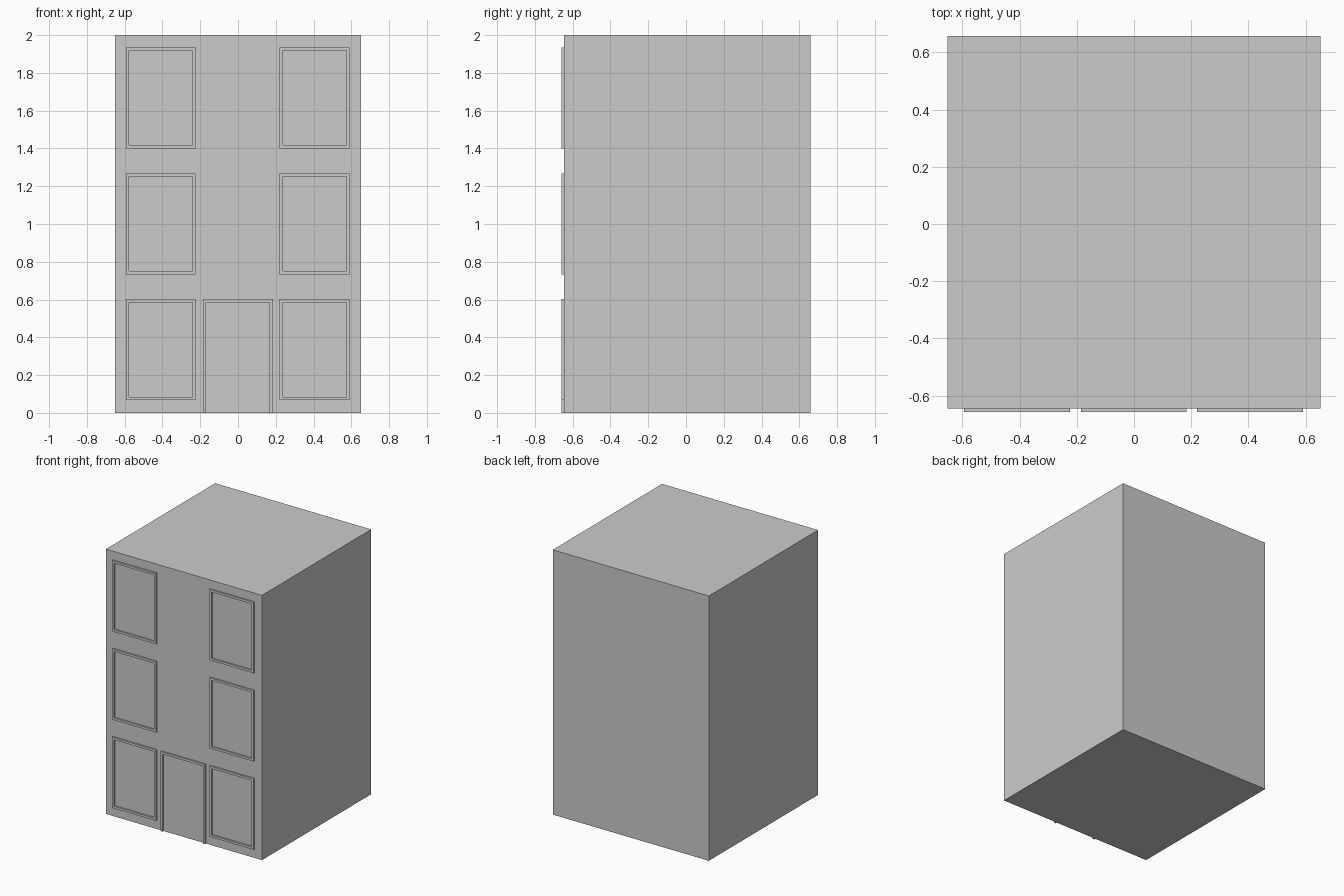
import bpy, bmesh

if "Cube" in bpy.data.objects:
    bpy.data.objects.remove(bpy.data.objects["Cube"])

W, H = 1.304, 2.0             # building width and height
FRONT, BACK = -0.645, 0.658   # wall planes
PROUD, RIM = 0.013, 0.017     # frame projection and bar width
EMBED = 0.003                 # how far frames sit into the wall


def finish(name, bm):
    bmesh.ops.recalc_face_normals(bm, faces=bm.faces)
    mesh = bpy.data.meshes.new(name)
    bm.to_mesh(mesh)
    bm.free()
    obj = bpy.data.objects.new(name, mesh)
    bpy.context.collection.objects.link(obj)
    return obj


def frame(name, x, z0, z1, width, sill=True):
    """Raised rim on the front wall; without a sill it is open at the ground."""
    bm = bmesh.new()
    y = FRONT + EMBED

    def loop(hw, lo, hi):
        return [bm.verts.new((x + sx * hw, y, z))
                for sx, z in ((-1, lo), (-1, hi), (1, hi), (1, lo))]

    outer = loop(width / 2, z0, z1)
    inner = loop(width / 2 - RIM, z0 + (RIM if sill else 0), z1 - RIM)
    faces = [bm.faces.new((outer[i], outer[(i + 1) % 4], inner[(i + 1) % 4], inner[i]))
             for i in range(4 if sill else 3)]
    ext = bmesh.ops.extrude_face_region(bm, geom=faces, use_keep_orig=True)
    moved = [g for g in ext["geom"] if isinstance(g, bmesh.types.BMVert)]
    bmesh.ops.translate(bm, verts=moved, vec=(0, -(PROUD + EMBED), 0))
    return finish(name, bm)


# Main block
bm = bmesh.new()
bmesh.ops.create_cube(bm, size=1)
bmesh.ops.scale(bm, verts=bm.verts, vec=(W, BACK - FRONT, H))
bmesh.ops.translate(bm, verts=bm.verts, vec=(0, (FRONT + BACK) / 2, H / 2))
finish("building_block", bm)

# Window frames: two columns on three floors
for floor in range(3):
    base = 0.067 + floor * H / 3
    for side, x in (("left", -0.409), ("right", 0.406)):
        frame(f"window_frame_{side}_{floor + 1}", x, base, base + 0.535, 0.37)

# Door frame
frame("door_frame", -0.001, 0, 0.602, 0.37, sill=False)
